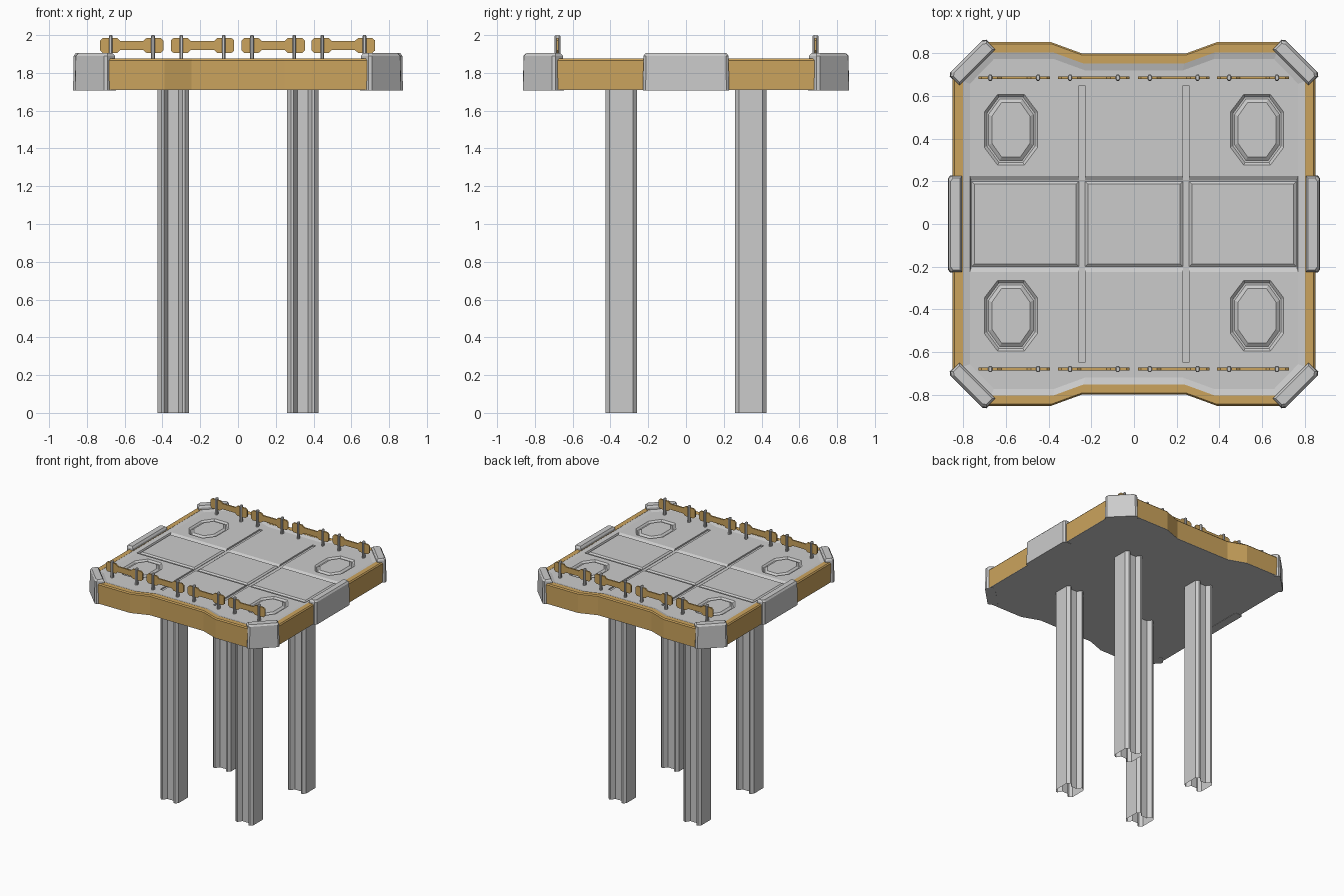
import bpy, bmesh, math
from mathutils import Matrix

if "Cube" in bpy.data.objects:
    bpy.data.objects.remove(bpy.data.objects["Cube"])

ochre = bpy.data.materials.new("ochre")
ochre.diffuse_color = (0.60, 0.37, 0.11, 1)
ochre.use_nodes = True
ochre.node_tree.nodes["Principled BSDF"].inputs["Base Color"].default_value = ochre.diffuse_color


def loft(name, rings, bottom=True, top=True, closed=False, mat=None, matrix=None):
    """Skin a stack of equal-length point loops."""
    bm = bmesh.new()
    vs = [[bm.verts.new(p) for p in r] for r in rings]
    n = len(vs[0])
    pairs = list(zip(vs, vs[1:]))
    if closed:
        pairs.append((vs[-1], vs[0]))
    for a, b in pairs:
        for i in range(n):
            j = (i + 1) % n
            bm.faces.new((a[i], a[j], b[j], b[i]))
    if bottom and not closed:
        bm.faces.new(vs[0][::-1])
    if top and not closed:
        bm.faces.new(vs[-1])
    bmesh.ops.recalc_face_normals(bm, faces=bm.faces)
    if matrix:
        bm.transform(matrix)
    me = bpy.data.meshes.new(name)
    bm.to_mesh(me)
    bm.free()
    ob = bpy.data.objects.new(name, me)
    bpy.context.collection.objects.link(ob)
    if mat:
        me.materials.append(mat)
    return ob


def mirror4(q):
    """Complete a first-quadrant profile (from +x towards +y) to a full loop."""
    half = q + [(-x, y) for x, y in reversed(q)]
    return half + [(-x, -y) for x, y in half]


def at(loop, z, cx=0, cy=0):
    return [(x + cx, y + cy, z) for x, y in loop]


def outline(d):
    return mirror4([(.85 - d, .69 - .41 * d), (.69 - .41 * d, .853 - d),
                    (.39 - .2 * d, .853 - d), (.245 - .2 * d, .80 - d)])


def rect(hx, hy):
    return mirror4([(hx, hy)])


def octagon(hx, hy):
    return mirror4([(hx, hy * .5), (hx * .5, hy)])


TOP, LOW = 1.865, 1.852

# Deck slab and coloured rim
deck = loft("deck", [at(outline(0), 1.71), at(outline(0), 1.713), at(outline(.047), 1.713),
                     at(outline(.047), 1.874), at(outline(.08), TOP)])
loft("rim", [at(outline(0), 1.712), at(outline(0), 1.866), at(outline(.008), 1.875),
             at(outline(.048), 1.875), at(outline(.048), 1.712)], closed=True, mat=ochre)

# Recesses cut into the deck: centre channel, seams, octagonal pockets
octs = [(sx * .577, cy) for sx in (-1, 1) for cy in (.442, -.43)]
cutters = [loft("cut", [at(rect(.764, .205), LOW), at(rect(.77, .225), TOP), at(rect(.77, .225), 1.9)])]
for sx in (-1, 1):
    for sy in (-1, 1):
        cutters.append(loft("cut", [at(rect(.014, .23), z, sx * .243, sy * .42) for z in (LOW + .001, 1.9)]))
for cx, cy in octs:
    cutters.append(loft("cut", [at(octagon(.113, .153), LOW, cx, cy), at(octagon(.125, .166), TOP, cx, cy),
                                at(octagon(.125, .166), 1.9, cx, cy)]))
bpy.context.view_layer.objects.active = deck
for c in cutters:
    m = deck.modifiers.new("cut", "BOOLEAN")
    m.operation, m.solver, m.object = "DIFFERENCE", "EXACT", c
    bpy.ops.object.modifier_apply(modifier=m.name)
    bpy.data.objects.remove(c)

# Raised plates inside the recesses
for cx, hx in ((-.51, .252), (0, .229), (.51, .252)):
    loft("centre_panel", [at(rect(hx, .2), LOW - .004, cx), at(rect(hx, .2), LOW + .003, cx),
                          at(rect(hx - .013, .187), TOP, cx)])
for cx, cy in octs:
    loft("octagon_plate", [at(octagon(.108, .147), LOW - .004, cx, cy),
                           at(octagon(.105, .144), LOW, cx, cy),
                           at(octagon(.089, .127), TOP, cx, cy)])


# Edge clamps at the two sides and corner guards
def clamp(name, inner, outer, half, angle):
    def ring(s, z):
        h = half - s
        return [(inner + s, -h, z), (outer - .012 - s, -h, z), (outer - s, -h + .014, z),
                (outer - s, h - .014, z), (outer - .012 - s, h, z), (inner + s, h, z)]
    loft(name, [ring(0, 1.708), ring(.003, 1.89), ring(.013, 1.904)],
         matrix=Matrix.Rotation(math.radians(angle), 4, "Z"))


for a in (0, 180):
    clamp("side_clamp", .803, .873, .228, a)
for a in (45, 135, 225, 315):
    clamp("corner_guard", 1.036, 1.112, .122, a)

# Legs: grooved extrusions, open at the foot
leg = mirror4([(.083, .062), (.063, .083), (.05, .083), (.028, .05)])
for sx in (-1, 1):
    for sy in (-1, 1):
        loft("leg", [at(leg, z, sx * .343, sy * .343) for z in (0, 1.712)], bottom=False, top=False)

# Guard rails: dog-bone plates carried on pairs of posts
bone = mirror4([(.168, .026), (.153, .04), (.078, .04), (.06, .023)])
post = mirror4([(.010, .008), (.005, .015)])
for y in (-.68, .686):
    for cx in (-.562, -.188, .186, .558):
        loft("rail_plate", [[(cx + x, y + t, 1.945 + z) for x, z in bone] for t in (-.006, .006)], mat=ochre)
        for px in (-.112, .112):
            loft("rail_post", [at(post, 1.86, cx + px, y), at(post, 1.994, cx + px, y),
                               at([(x * .7, v * .7) for x, v in post], 2.0, cx + px, y)])
